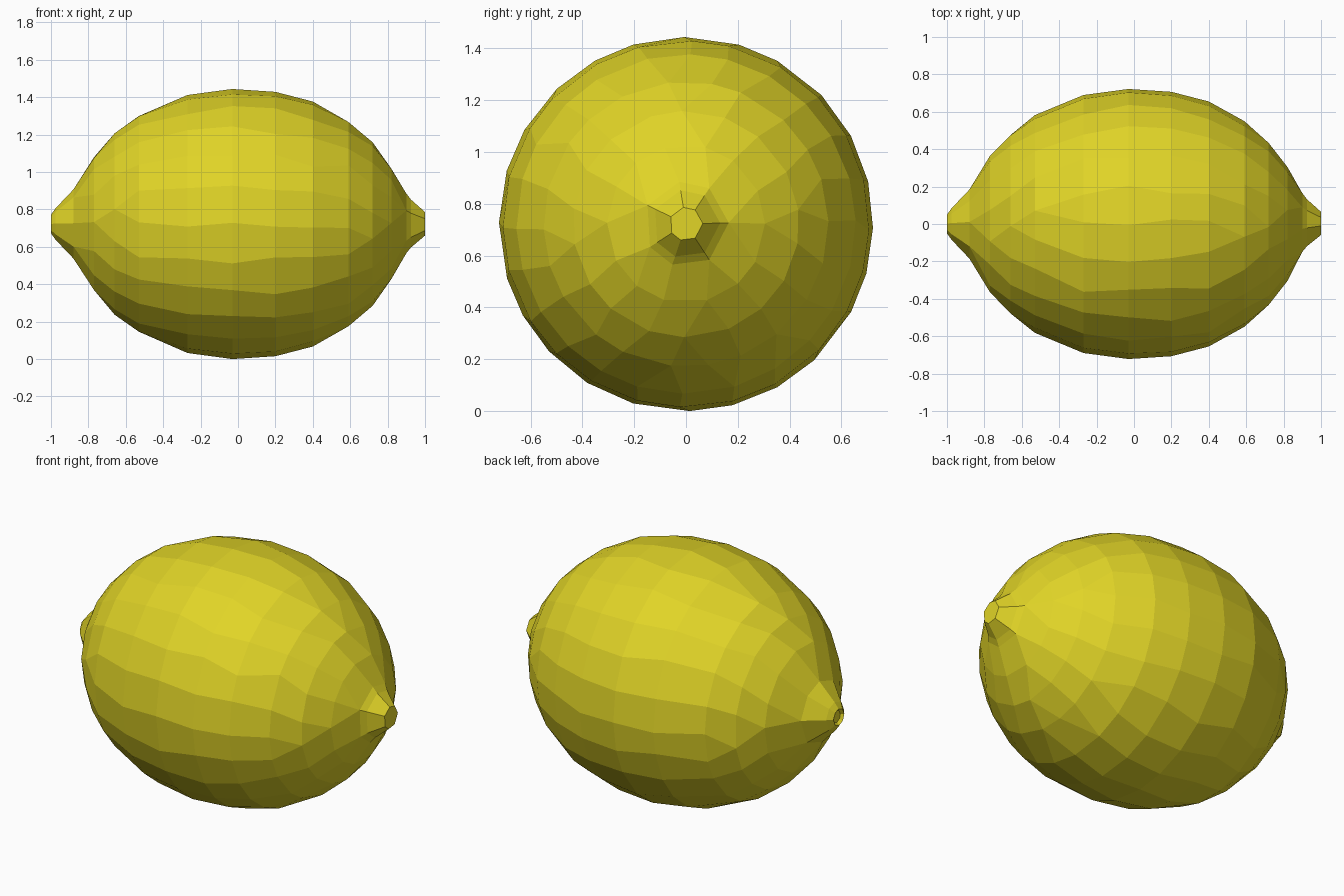
import bpy, bmesh, math, random
from mathutils import Vector

if "Cube" in bpy.data.objects:
    bpy.data.objects.remove(bpy.data.objects["Cube"], do_unlink=True)
random.seed(4)

# Rind colour
rind = bpy.data.materials.new("lemon_yellow")
rind.use_nodes = True
colour = (0.75, 0.66, 0.02, 1)
rind.diffuse_color = colour
shader = rind.node_tree.nodes["Principled BSDF"]
shader.inputs["Base Color"].default_value = colour
shader.inputs["Roughness"].default_value = 0.8

# Body rings: x, radius, number of points, share of a step turned
RINGS = [(-0.88, 0.185, 8, 0), (-0.77, 0.365, 14, 0.5), (-0.66, 0.485, 18, 0),
         (-0.53, 0.582, 22, 0.5), (-0.27, 0.69, 24, 0), (-0.03, 0.722, 24, 0),
         (0.2, 0.707, 24, 0), (0.4, 0.655, 24, 0), (0.59, 0.55, 22, 0.5),
         (0.72, 0.437, 18, 0), (0.82, 0.305, 14, 0.5), (0.9, 0.165, 7, 0.25)]
# Tips: x and radius of each further step outward, then into the stem dimple
STEM_END = [(-0.975, 0.085), (-1.0, 0.05), (-0.985, 0.035)]
BLOSSOM_END = [(0.925, 0.132), (1.0, 0.065)]

bm = bmesh.new()

# Faceted body as the hull of uneven rings
for x, radius, count, turn in RINGS:
    step = math.tau / count
    for i in range(count):
        a = math.pi / 2 + (i + turn + random.uniform(-0.14, 0.14)) * step
        bm.verts.new((x, radius * math.cos(a), radius * math.sin(a)))
bmesh.ops.convex_hull(bm, input=bm.verts[:])


def end_cap(x):
    """Merge the flat faces at one end into a single cap."""
    flat = [f for f in bm.faces if all(abs(v.co.x - x) < 0.001 for v in f.verts)]
    if len(flat) > 1:
        return bmesh.ops.dissolve_faces(bm, faces=flat)["region"][0]
    return flat[0]


def grow_tip(cap, steps):
    """Extrude a cap through the given positions and radii."""
    for x, radius in steps:
        cap = bmesh.ops.extrude_discrete_faces(bm, faces=[cap])["faces"][0]
        for v in cap.verts:
            out = Vector((0, v.co.y, v.co.z)).normalized() * radius
            v.co = Vector((x, out.y, out.z))


caps = [end_cap(RINGS[0][0]), end_cap(RINGS[-1][0])]

# Pair up most triangles into quads
body = [f for f in bm.faces if f not in caps]
bmesh.ops.join_triangles(bm, faces=body, angle_face_threshold=0.4,
                         angle_shape_threshold=0.9)

# Stem and blossom tips
grow_tip(end_cap(RINGS[0][0]), STEM_END)
grow_tip(end_cap(RINGS[-1][0]), BLOSSOM_END)

# Rest on the ground
lowest = min(v.co.z for v in bm.verts)
for v in bm.verts:
    v.co.z -= lowest
bmesh.ops.recalc_face_normals(bm, faces=bm.faces[:])

mesh = bpy.data.meshes.new("lemon")
bm.to_mesh(mesh)
bm.free()
mesh.materials.append(rind)
lemon = bpy.data.objects.new("lemon", mesh)
bpy.context.collection.objects.link(lemon)
